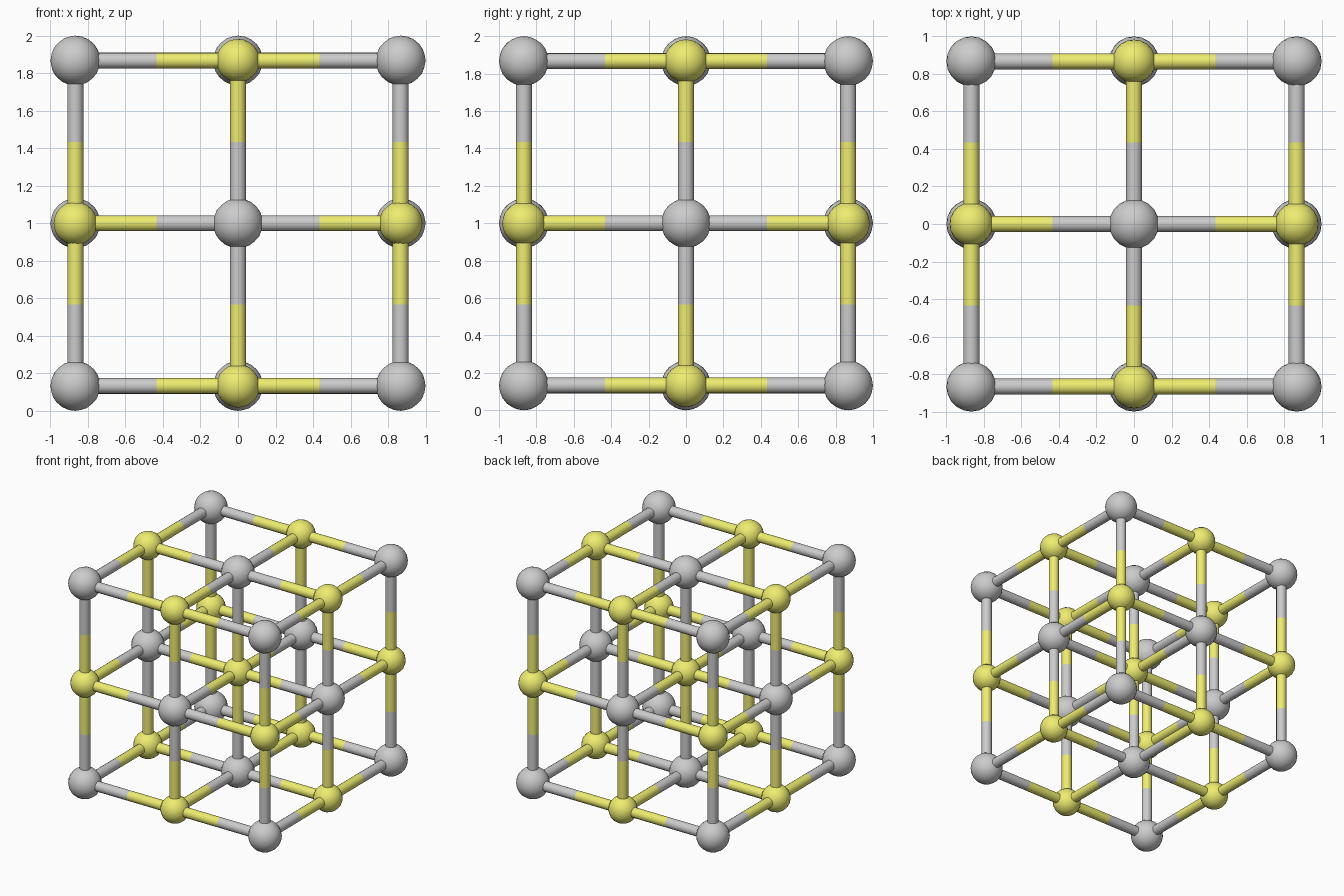
import bpy
import bmesh
from itertools import product
from mathutils import Matrix, Vector

if "Cube" in bpy.data.objects:
    bpy.data.objects.remove(bpy.data.objects["Cube"])

STEP = 0.867          # distance between neighbouring balls
GREY_R, YELLOW_R, ROD_R = 0.133, 0.116, 0.0425

yellow = bpy.data.materials.new("yellow")
yellow.diffuse_color = (0.85, 0.84, 0.16, 1)
yellow.use_nodes = True
yellow.node_tree.nodes["Principled BSDF"].inputs["Base Color"].default_value = yellow.diffuse_color


def finish(bm, name, mat):
    for f in bm.faces:
        f.smooth = len(f.verts) <= 4
    me = bpy.data.meshes.new(name)
    bm.to_mesh(me)
    bm.free()
    if mat:
        me.materials.append(mat)
    return me


def ball_mesh(name, radius, mat):
    bm = bmesh.new()
    bmesh.ops.create_icosphere(bm, subdivisions=3, radius=radius)
    return finish(bm, name, mat)


def rod_mesh(name, mat):
    # half a bond, running from the ball centre to the bond midpoint along +z
    bm = bmesh.new()
    bmesh.ops.create_cone(bm, cap_ends=False, segments=16, radius1=ROD_R,
                          radius2=ROD_R, depth=STEP / 2,
                          matrix=Matrix.Translation((0, 0, STEP / 4)))
    return finish(bm, name, mat)


def place(name, mesh, loc, direction=None):
    ob = bpy.data.objects.new(name, mesh)
    ob.location = loc
    if direction:
        ob.rotation_euler = direction.to_track_quat('Z', 'Y').to_euler()
    bpy.context.collection.objects.link(ob)


kinds = {
    "grey": (ball_mesh("grey_ball", GREY_R, None), rod_mesh("grey_rod", None)),
    "yellow": (ball_mesh("yellow_ball", YELLOW_R, yellow), rod_mesh("yellow_rod", yellow)),
}

# 3 x 3 x 3 lattice of alternating balls, half rods toward each neighbour
for cell in product((-1, 0, 1), repeat=3):
    kind = "grey" if cell.count(0) % 2 == 0 else "yellow"
    ball, rod = kinds[kind]
    loc = Vector(cell) * STEP + Vector((0, 0, 1))
    place(kind + "_ball", ball, loc)
    for axis, sign in product(range(3), (-1, 1)):
        if abs(cell[axis] + sign) <= 1:
            d = Vector((0, 0, 0))
            d[axis] = sign
            place(kind + "_half_rod", rod, loc, d)
